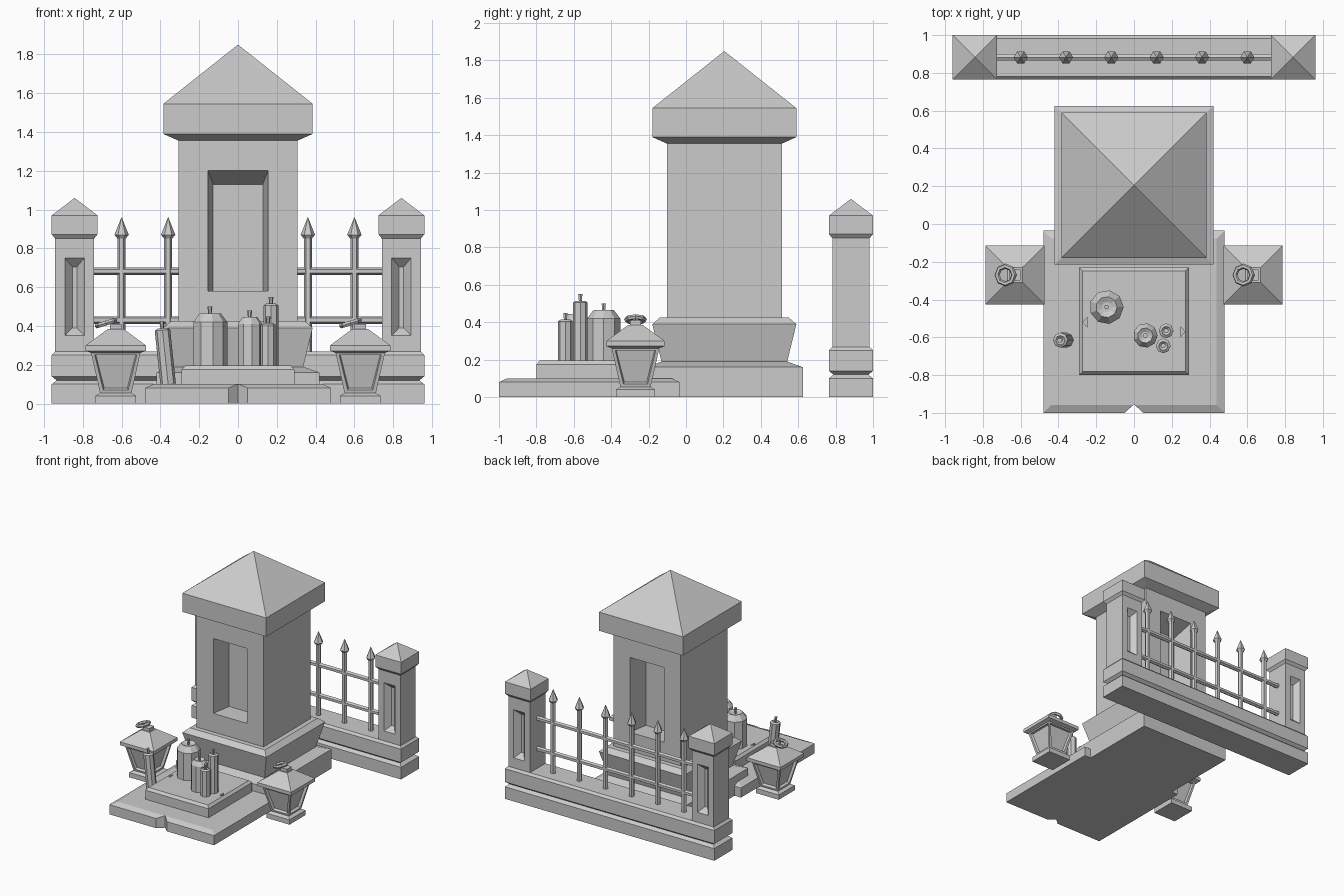
import bpy, bmesh
from math import radians, pi, cos, sin
from mathutils import Matrix, Vector

cube = bpy.data.objects.get("Cube")
if cube:
    bpy.data.objects.remove(cube)

stone = bpy.data.materials.new("grey_stone")
stone.use_nodes = True
grey = (0.6, 0.6, 0.6, 1)
stone.diffuse_color = grey
stone.node_tree.nodes["Principled BSDF"].inputs["Base Color"].default_value = grey


def finish(name, bm):
    bmesh.ops.recalc_face_normals(bm, faces=bm.faces)
    mesh = bpy.data.meshes.new(name)
    bm.to_mesh(mesh)
    bm.free()
    mesh.materials.append(stone)
    ob = bpy.data.objects.new(name, mesh)
    bpy.context.collection.objects.link(ob)
    return ob


def loft(name, rings, cap=True):
    """Skin a list of equal point rings."""
    bm = bmesh.new()
    rows = [[bm.verts.new(p) for p in ring] for ring in rings]
    n = len(rows[0])
    for a, b in zip(rows, rows[1:]):
        for i in range(n):
            bm.faces.new((a[i], a[(i + 1) % n], b[(i + 1) % n], b[i]))
    bm.faces.new(rows[0])
    bm.faces.new(rows[-1])
    bmesh.ops.remove_doubles(bm, verts=bm.verts, dist=0.0001)
    return finish(name, bm)


def block(name, cx, cy, steps):
    """Stacked rectangles: steps of (z, half x, half y)."""
    return loft(name, [[(cx + sx * hx, cy + sy * hy, z) for sx, sy in
                        ((-1, -1), (1, -1), (1, 1), (-1, 1))] for z, hx, hy in steps])


def square(name, cx, cy, steps):
    return block(name, cx, cy, [(z, h, h) for z, h in steps])


def turned(name, at, steps, sides):
    """Round stack: steps of (z, radius)."""
    return loft(name, [[(at[0] + r * cos(2 * pi * i / sides), at[1] + r * sin(2 * pi * i / sides), z)
                        for i in range(sides)] for z, r in steps])


def carve(ob, points):
    """Cut the convex hull of some points out of a part."""
    bm = bmesh.new()
    for p in points:
        bm.verts.new(p)
    bmesh.ops.convex_hull(bm, input=bm.verts)
    cutter = finish("cutter", bm)
    cutter.hide_render = True
    mod = ob.modifiers.new("carve", "BOOLEAN")
    mod.operation, mod.solver, mod.object = "DIFFERENCE", "EXACT", cutter
    bpy.context.view_layer.update()
    mesh = bpy.data.meshes.new_from_object(ob.evaluated_get(bpy.context.evaluated_depsgraph_get()))
    ob.modifiers.clear()
    ob.data = mesh
    bpy.data.objects.remove(cutter)


def panel(ob, cx, y, side, outer, inner, depth):
    """Tapered recess in a front or back face; outer, inner = (half width, low z, high z)."""
    pts = []
    for (h, lo, hi), d in ((outer, 0), (inner, depth)):
        pts += [(cx + s * h, y - side * d, z) for s in (-1, 1) for z in (lo, hi)]
    pts += [(p[0], y + side * 0.01, p[2]) for p in pts[:4]]
    carve(ob, pts)


def notch(ob, tip, across, inward, z0, z1):
    """Chip cut in a slab's rim."""
    t, a, i = Vector(tip), Vector(across), Vector(inward)
    carve(ob, [(p.x, p.y, z) for p in (t, t - i * 1.2 + a * 1.2, t - i * 1.2 - a * 1.2)
               for z in (z0, z1)])


# Monument
MY = 0.205
square("monument_base", 0, MY, [(0, .42), (.16, .42), (.19, .335)])
square("monument_plinth", 0, MY, [(.185, .335), (.39, .385), (.425, .345), (.426, .3)])
shaft = square("monument_shaft", 0, MY, [(.42, .307), (1.36, .307)])
for side in (-1, 1):
    panel(shaft, 0, MY + side * .307, side, (.155, .58, 1.2), (.128, .58, 1.13), .17)
square("monument_cap", 0, MY, [(1.355, .307), (1.39, .385), (1.545, .385), (1.85, 0)])

# Ground slab and offering step
slab = block("ground_slab", 0, -.517, [(0, .48, .483), (.08, .48, .483), (.1, .437, .44)])
notch(slab, (0, -.955, 0), (.05, 0, 0), (0, .045, 0), -.1, .2)
step = block("offering_step", 0, -.515, [(.095, .29, .285), (.175, .29, .285), (.195, .272, .267)])
notch(step, (.27, -.57, 0), (0, .022, 0), (.02, 0, 0), 0, .3)
notch(step, (-.27, -.52, 0), (0, .022, 0), (-.02, 0, 0), 0, .3)


# Candles
def candle(name, x, y, r, z0, z1, sides, shoulder):
    body = turned(name, (x, y), [(z0, r), (z1 - shoulder, r), (z1, r * .62), (z1 - .012, r * .3)], sides)
    wick = turned(name + "_wick", (x, y), [(z1 - .015, .008), (z1 + .02, .011), (z1 + .035, .013)], 6)
    return body, wick


big = candle("wide_candle", -.145, -.44, .09, .19, .465, 9, .045)
mid = candle("medium_candle", .06, -.59, .065, .19, .445, 9, .035)
candle("tall_candle", .17, -.565, .039, .19, .515, 8, .01)
candle("short_candle", .155, -.645, .039, .19, .415, 8, .01)
for part in candle("leaning_candle", 0, 0, .04, 0, .29, 8, .01):
    part.matrix_world = Matrix.Translation((-.36, -.615, .1)) @ Matrix.Rotation(radians(-6), 4, "Y")

# Lanterns
LY = -.27
for label, x in (("right", -.63), ("left", .63)):
    square(label + "_lantern_foot", x, LY, [(0, .105), (.04, .105), (.055, .08)])
    body = square(label + "_lantern_body", x, LY, [(.05, .08), (.265, .128)])
    bm = bmesh.new()
    bm.from_mesh(body.data)
    walls = [f for f in bm.faces if abs(f.normal.z) < .7]
    bmesh.ops.inset_individual(bm, faces=walls, thickness=.025)
    bmesh.ops.inset_individual(bm, faces=walls, thickness=.008, depth=-.02)
    bm.to_mesh(body.data)
    bm.free()
    square(label + "_lantern_roof", x, LY, [(.26, .125), (.272, .155), (.3, .155), (.385, .04)])
    square(label + "_lantern_knob", x, LY, [(.38, .03), (.41, .03)])
    # Tilted carrying ring
    ring = [[((.047 + .014 * cos(pi * j / 3)) * cos(pi * i / 4),
              (.047 + .014 * cos(pi * j / 3)) * sin(pi * i / 4), .014 * sin(pi * j / 3))
             for j in range(6)] for i in range(8)]
    bm = bmesh.new()
    rows = [[bm.verts.new(p) for p in r] for r in ring]
    for i in range(8):
        for j in range(6):
            a, b, k = rows[i], rows[(i + 1) % 8], (j + 1) % 6
            bm.faces.new((a[j], b[j], b[k], a[k]))
    handle = finish(label + "_lantern_ring", bm)
    handle.matrix_world = Matrix.Translation((x - .05, LY, .415)) @ Matrix.Rotation(radians(-17), 4, "Y")

# Fence wall with a groove
FY = .882
block("fence_wall", 0, FY, [(0, .96, .118), (.1, .96, .118), (.12, .935, .093), (.14, .96, .118),
                            (.25, .96, .118), (.268, .943, .101)])

# Fence pillars
for label, x in (("right", -.842), ("left", .842)):
    pillar = square(label + "_pillar", x, FY, [(.26, .1), (.86, .1)])
    for side in (-1, 1):
        panel(pillar, x, FY + side * .1, side, (.05, .35, .75), (.012, .39, .705), .045)
    square(label + "_pillar_cap", x, FY, [(.85, .1), (.872, .118), (.97, .118), (1.06, 0)])

# Rails and spear-topped bars
for label, z in (("lower", .43), ("upper", .682)):
    rail = turned(label + "_rail", (0, 0), [(-.76, .02), (.76, .02)], 6)
    rail.matrix_world = Matrix.Translation((0, FY, z)) @ Matrix.Rotation(pi / 2, 4, "Y")
for n in range(6):
    x = -.6 + .24 * n
    turned(f"fence_bar_{n + 1}", (x, FY), [(.26, .021), (.85, .021), (.87, .037), (.962, 0)], 6)
